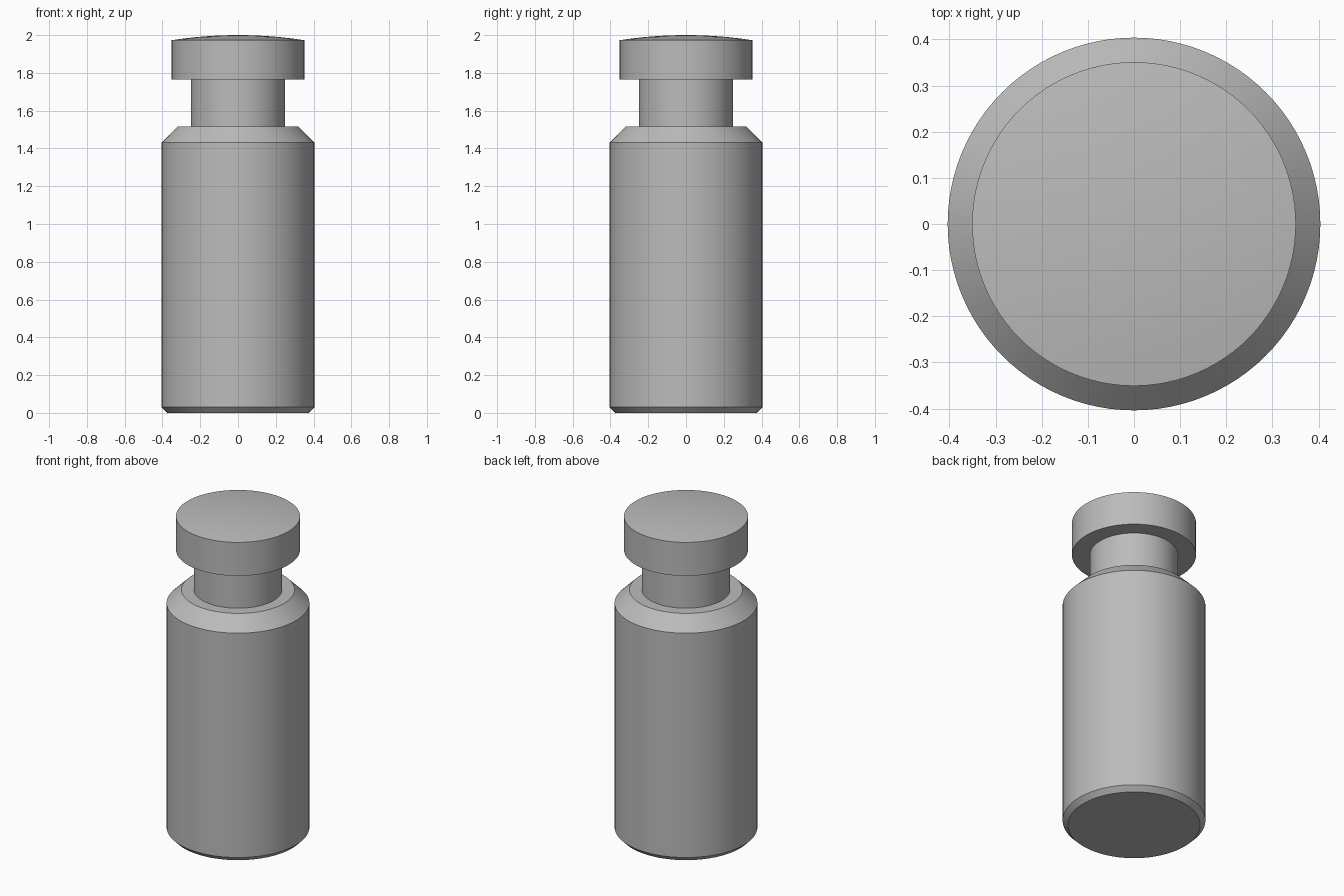
import bpy, bmesh, math

SEGMENTS = 96

old = bpy.data.objects.get("Cube")
if old:
    bpy.data.objects.remove(old, do_unlink=True)

# Single plain grey
grey = bpy.data.materials.new("plain_grey")
grey.use_nodes = True
colour = (0.5, 0.5, 0.5, 1)
grey.diffuse_color = colour
grey.node_tree.nodes["Principled BSDF"].inputs["Base Color"].default_value = colour


def lathe(name, profile):
    """Spin a (radius, height) profile around z."""
    bm = bmesh.new()
    verts = [bm.verts.new((r, 0, z)) for r, z in profile]
    edges = [bm.edges.new(pair) for pair in zip(verts, verts[1:])]
    bmesh.ops.spin(bm, geom=verts + edges, cent=(0, 0, 0), axis=(0, 0, 1),
                   angle=math.tau, steps=SEGMENTS, use_merge=True)
    bmesh.ops.remove_doubles(bm, verts=bm.verts, dist=1e-5)
    bmesh.ops.recalc_face_normals(bm, faces=bm.faces)
    mesh = bpy.data.meshes.new(name)
    bm.to_mesh(mesh)
    bm.free()
    mesh.materials.append(grey)
    obj = bpy.data.objects.new(name, mesh)
    bpy.context.collection.objects.link(obj)
    bpy.ops.object.select_all(action="DESELECT")
    obj.select_set(True)
    bpy.context.view_layer.objects.active = obj
    bpy.ops.object.shade_smooth_by_angle(angle=math.radians(20))
    return obj


# Shallow domed crown as a circular arc from rim to centre
rim, rim_z, top_z = 0.351, 1.973, 2.0
rise = top_z - rim_z
radius = (rim ** 2 + rise ** 2) / (2 * rise)
sweep = math.asin(rim / radius)
steps = 8
dome = [(radius * math.sin(sweep * (1 - i / steps)),
         top_z - radius * (1 - math.cos(sweep * (1 - i / steps))))
        for i in range(steps + 1)]

# One turned solid: chamfered body, shoulder, neck and domed head
body = [(0, 0), (0.375, 0), (0.404, 0.03), (0.404, 1.431), (0.32, 1.515)]
neck = [(0.25, 1.515), (0.25, 1.764)]
head = [(rim, 1.764)] + dome
lathe("turned_pin", body + neck + head)
